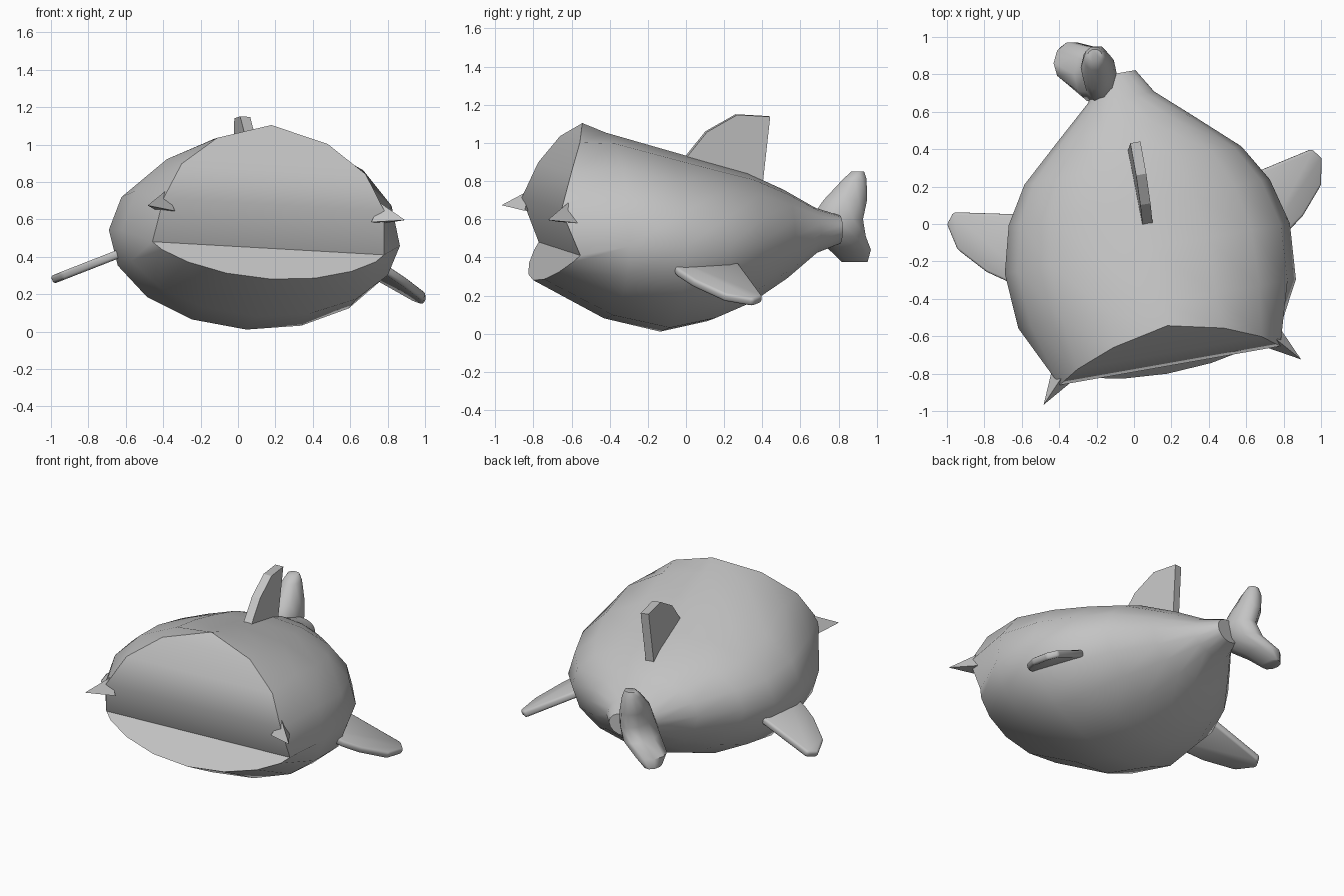
import bpy, bmesh
from math import sin, cos, pi, radians
from mathutils import Matrix, Vector

cube = bpy.data.objects.get("Cube")
if cube:
    bpy.data.objects.remove(cube, do_unlink=True)

grey = bpy.data.materials.new("plain_grey")
grey.use_nodes = True
GREY = (0.55, 0.55, 0.55, 1)
grey.diffuse_color = GREY
grey.node_tree.nodes["Principled BSDF"].inputs["Base Color"].default_value = GREY

# The whale is modelled straight, then turned and rolled slightly as a whole
POSE = (Matrix.Translation((0.08, -0.18, 0.5)) @ Matrix.Rotation(radians(10), 4, 'Z')
        @ Matrix.Rotation(radians(3.2), 4, 'Y') @ Matrix.Translation((0, 0, -0.5)))
SIDES = 16


def finish(name, bm, matrix, angle=0):
    bmesh.ops.recalc_face_normals(bm, faces=bm.faces[:])
    mesh = bpy.data.meshes.new(name)
    bm.to_mesh(mesh)
    bm.free()
    mesh.materials.append(grey)
    if angle:
        mesh.shade_smooth()
        mesh.set_sharp_from_angle(angle=radians(angle))
    obj = bpy.data.objects.new(name, mesh)
    bpy.context.collection.objects.link(obj)
    obj.matrix_world = matrix
    return obj


def loft(bm, rings):
    loops = [[bm.verts.new(p) for p in ring] for ring in rings]
    for a, b in zip(loops, loops[1:]):
        for i in range(len(a)):
            j = (i + 1) % len(a)
            bm.faces.new((a[i], a[j], b[j], b[i]))
    return loops


def slab(name, outline, thickness, matrix):
    """Extrude a flat outline both ways along its normal."""
    bm = bmesh.new()
    face = bm.faces.new([bm.verts.new(p) for p in outline])
    face.normal_update()
    step = face.normal * thickness
    bmesh.ops.translate(bm, verts=bm.verts[:], vec=-step / 2)
    out = bmesh.ops.extrude_face_region(bm, geom=[face], use_keep_orig=True)
    bmesh.ops.translate(bm, vec=step, verts=[
        v for v in out["geom"] if isinstance(v, bmesh.types.BMVert)])
    return finish(name, bm, matrix)


def body_ring(y, half_width, mid, top, bottom):
    ring = []
    for k in range(SIDES):
        a = 2 * pi * k / SIDES
        height = top - mid if sin(a) > 0 else mid - bottom
        ring.append((half_width * cos(a), y, mid + height * sin(a)))
    return ring


# Front rim: face edge from the mouth corner to the crown, then the lower lip
FACE = [(0.63, -0.49, 0.445), (0.60, -0.588, 0.68), (0.50, -0.52, 0.87),
        (0.30, -0.44, 1.02), (0, -0.375, 1.105)]
front = []
for k in range(SIDES):
    if k <= 8:
        x, y, z = FACE[min(k, 8 - k)]
        front.append((x if k < 4 else -x, y, z))
    else:
        a = 2 * pi * k / SIDES
        s = abs(sin(a)) ** 1.5
        front.append((0.63 * cos(a), -0.49 - 0.138 * s, 0.445 - 0.165 * s))

# Body: y, half width, widest height, top, bottom
stations = [
    (-0.25, 0.755, 0.50, 1.055, 0.08),
    (0.05, 0.775, 0.50, 0.97, 0.01),
    (0.30, 0.71, 0.50, 0.90, 0.065),
    (0.50, 0.59, 0.52, 0.845, 0.15),
    (0.70, 0.37, 0.53, 0.755, 0.28),
    (0.87, 0.18, 0.54, 0.66, 0.42),
    (1.00, 0.10, 0.55, 0.62, 0.47),
]
bm = bmesh.new()
loops = loft(bm, [front] + [body_ring(*s) for s in stations])
rim = loops[0]
for r in range(3):
    bm.faces.new((rim[r], rim[r + 1], rim[7 - r], rim[8 - r]))
bm.faces.new(rim[3:6])
bm.faces.new(rim[8:] + rim[:1])     # mouth shelf
bm.faces.new(loops[-1])
finish("body", bm, POSE, 50)

# Twisted tail flukes: height, centre x, centre y, radius x, radius y
sections = [
    (0.85, -0.21, 0.90, 0.04, 0.035),
    (0.81, -0.21, 0.885, 0.06, 0.065),
    (0.70, -0.20, 0.835, 0.085, 0.12),
    (0.60, -0.18, 0.79, 0.09, 0.145),
    (0.51, -0.22, 0.80, 0.10, 0.15),
    (0.44, -0.33, 0.86, 0.10, 0.115),
    (0.375, -0.37, 0.885, 0.05, 0.07),
]
bm = bmesh.new()
loops = loft(bm, [[(cx + rx * cos(k * pi / 5), cy + ry * sin(k * pi / 5), z)
                   for k in range(10)] for z, cx, cy, rx, ry in sections])
bm.faces.new(loops[0])
bm.faces.new(loops[-1])
finish("tail_flukes", bm, Matrix(), 60)

# Dorsal fin
fin = [(0.17, 0.80), (0.18, 0.93), (0.285, 1.06), (0.445, 1.15), (0.62, 1.14), (0.58, 0.75)]
slab("dorsal_fin", [(0, y, z) for y, z in fin], 0.055, POSE)

# Flippers and pointed eyes on both sides
flipper = [(0.60, 0.34), (0.97, 0.42), (1.015, 0.363), (0.984, 0.22),
           (0.855, 0.075), (0.763, 0.01), (0.60, -0.05)]
for side, label in ((1, "left"), (-1, "right")):
    outline = [(side * x, y, 0.70 - 0.45 * x - 0.07 * y) for x, y in flipper]
    obj = slab(label + "_flipper", outline, 0.045, POSE)
    bevel = obj.modifiers.new("rounded_edge", 'BEVEL')
    bevel.width = 0.014
    bevel.segments = 2
    obj.data.shade_smooth()

    base = Vector((side * 0.58, -0.545, 0.65))
    tip = Vector((side * 0.70, -0.677, 0.635))
    aim = tip - base
    turn = aim.to_track_quat('Z', 'Y').to_matrix().to_4x4()
    bm = bmesh.new()
    bmesh.ops.create_cone(bm, cap_ends=True, segments=3, radius1=0.07, radius2=0,
                          depth=aim.length)
    finish(label + "_eye", bm, POSE @ Matrix.Translation((base + tip) / 2) @ turn)
